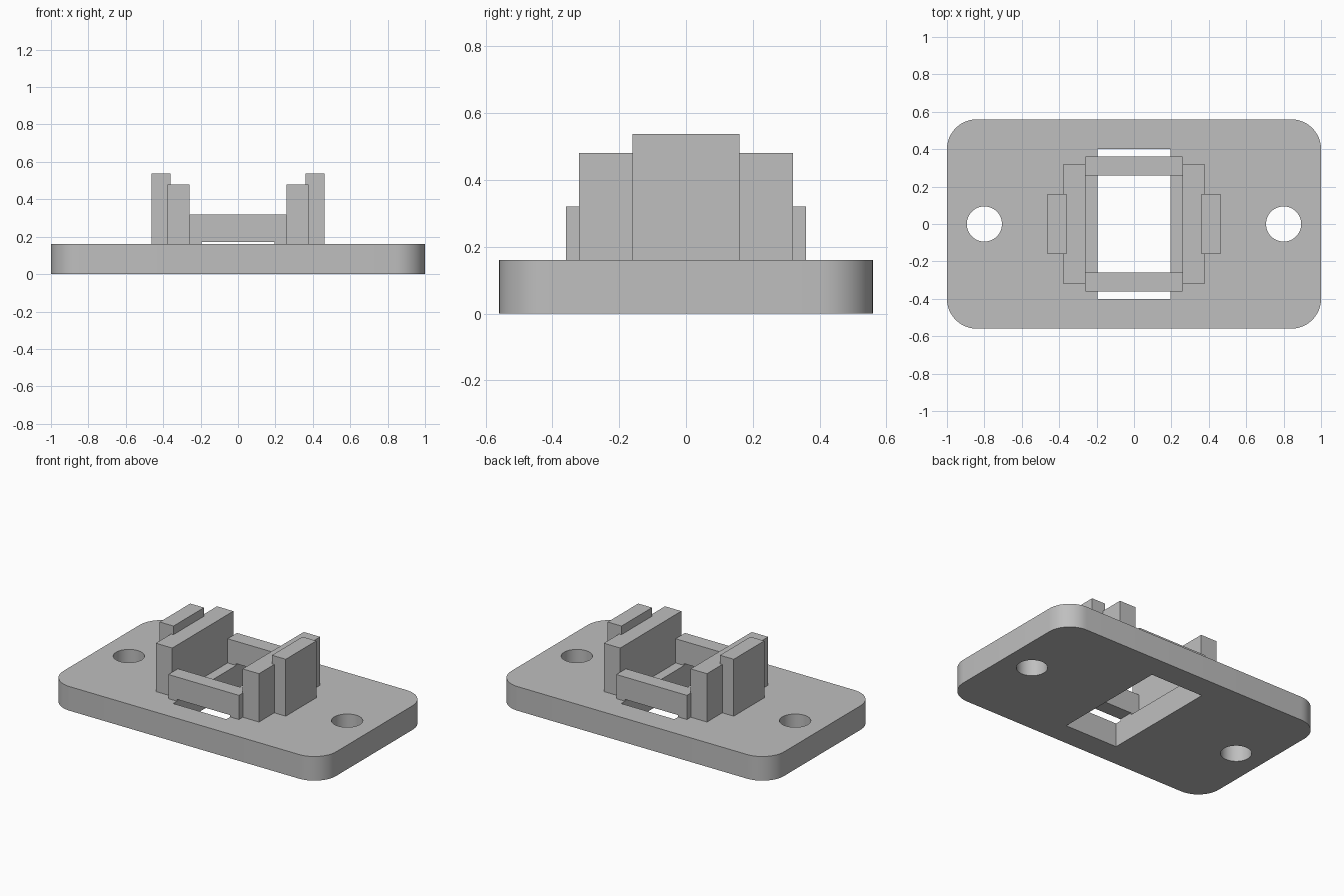
import bpy
import bmesh
from math import radians

if "Cube" in bpy.data.objects:
    bpy.data.objects.remove(bpy.data.objects["Cube"], do_unlink=True)

GREY = (0.52, 0.52, 0.52, 1)
grey = bpy.data.materials.new("light grey plastic")
grey.use_nodes = True
grey.diffuse_color = GREY
grey.node_tree.nodes["Principled BSDF"].inputs["Base Color"].default_value = GREY

PLATE_TOP = 0.16
HALF_DEPTH = 0.56


def box(name, x, y, z):
    """Box between the (low, high) limits on each axis."""
    bm = bmesh.new()
    bmesh.ops.create_cube(bm, size=1)
    for v in bm.verts:
        v.co = [lim[0] if c < 0 else lim[1] for c, lim in zip(v.co, (x, y, z))]
    mesh = bpy.data.meshes.new(name)
    bm.to_mesh(mesh)
    bm.free()
    mesh.materials.append(grey)
    obj = bpy.data.objects.new(name, mesh)
    bpy.context.collection.objects.link(obj)
    return obj


def activate(obj):
    bpy.ops.object.select_all(action="DESELECT")
    obj.select_set(True)
    bpy.context.view_layer.objects.active = obj


def cut(target, cutter):
    """Subtract the cutter from the target, then discard it."""
    cutter.hide_render = True
    mod = target.modifiers.new("cut", "BOOLEAN")
    mod.operation = "DIFFERENCE"
    mod.solver = "EXACT"
    mod.object = cutter
    activate(target)
    bpy.ops.object.modifier_apply(modifier=mod.name)
    bpy.data.objects.remove(cutter, do_unlink=True)


# Base plate with rounded upright corners
plate = box("base_plate", (-1, 1), (-HALF_DEPTH, HALF_DEPTH), (0, PLATE_TOP))
bm = bmesh.new()
bm.from_mesh(plate.data)
uprights = [e for e in bm.edges
            if abs(e.verts[0].co.z - e.verts[1].co.z) > PLATE_TOP / 2]
bmesh.ops.bevel(bm, geom=uprights, offset=0.16, segments=12,
                profile=0.5, affect="EDGES")
bm.to_mesh(plate.data)
bm.free()

# Central slot and the two screw holes
cut(plate, box("slot_cutter", (-0.195, 0.195), (-0.4, 0.4), (-0.1, 0.3)))
for side in (-1, 1):
    bpy.ops.mesh.primitive_cylinder_add(
        vertices=48, radius=0.094, depth=1, location=(side * 0.8, 0, 0))
    hole = bpy.context.object
    hole.data.materials.append(grey)
    cut(plate, hole)
activate(plate)
bpy.ops.object.shade_smooth_by_angle(angle=radians(30))

for side, label in ((-1, "right"), (1, "left")):
    # Side wall and the taller post backing it
    box(label + "_wall", sorted((side * 0.258, side * 0.378)),
        (-0.32, 0.32), (PLATE_TOP, 0.48))
    box(label + "_post", sorted((side * 0.361, side * 0.462)),
        (-0.16, 0.16), (PLATE_TOP, 0.537))

for side, label in ((-1, "front"), (1, "back")):
    # Cross bar bridging the slot, relieved slightly underneath
    bar = box(label + "_cross_bar", (-0.259, 0.259),
              sorted((side * 0.26, side * 0.36)), (PLATE_TOP, 0.32))
    cut(bar, box("relief_cutter", (-0.195, 0.195),
                 sorted((side * 0.2, side * 0.42)), (0.1, 0.172)))
